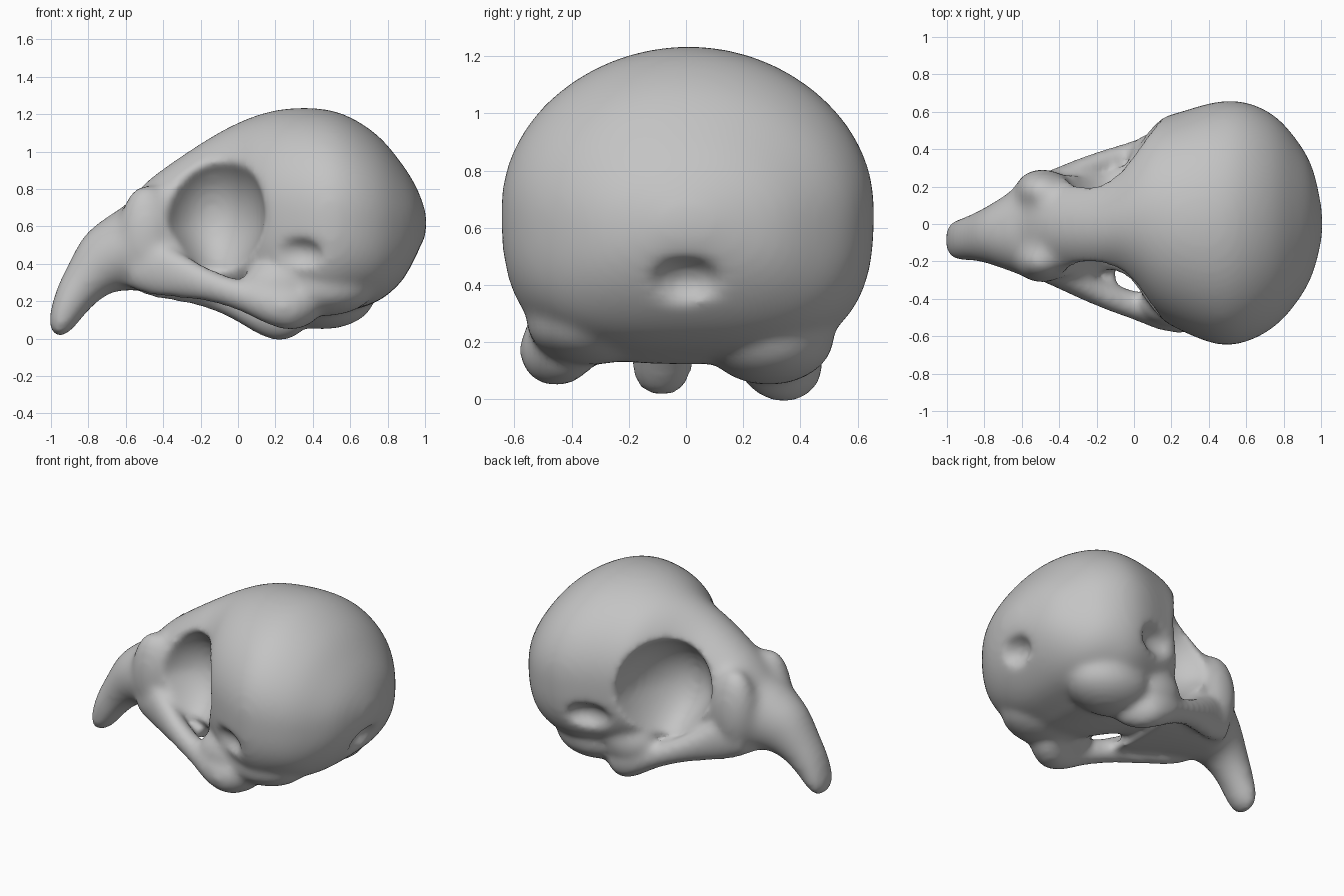
import bpy
import bmesh
import math
from mathutils import Matrix, Vector

if "Cube" in bpy.data.objects:
    bpy.data.objects.remove(bpy.data.objects["Cube"], do_unlink=True)


def spline_rows(rows, steps=4):
    """Catmull-Rom interpolation between the rows of a loft."""
    rows = [Vector(r) for r in rows]
    out = []
    for i in range(len(rows) - 1):
        a, b, c, d = (rows[max(i - 1, 0)], rows[i], rows[i + 1],
                      rows[min(i + 2, len(rows) - 1)])
        for k in range(steps):
            t = k / steps
            out.append(b + (c - a) * (t / 2)
                       + (a * 2 - b * 5 + c * 4 - d) * (t * t / 2)
                       + (b * 3 - a - c * 3 + d) * (t ** 3 / 2))
    out.append(rows[-1])
    return out


def power(value, exponent):
    return math.copysign(abs(value) ** exponent, value)


def loft(bm, rows, sides=32, lower=2.0):
    """Rows: top x, top z, bottom x, bottom z, right y, left y."""
    rings = []
    for xt, zt, xb, zb, y0, y1 in spline_rows(rows):
        ring = []
        for k in range(sides):
            t = math.tau * k / sides
            e = 1 if math.sin(t) >= 0 else 2 / lower
            s, c = power(math.sin(t), e), power(math.cos(t), e)
            ring.append(bm.verts.new(((xt + xb + s * (xt - xb)) / 2,
                                      (y0 + y1 + c * (y1 - y0)) / 2,
                                      (zt + zb + s * (zt - zb)) / 2)))
        rings.append(ring)
    for a, b in zip(rings, rings[1:]):
        for k in range(sides):
            j = (k + 1) % sides
            bm.faces.new((a[k], a[j], b[j], b[k]))
    bm.faces.new(rings[0])
    bm.faces.new(rings[-1])


def ellipsoid(bm, centre, radii):
    matrix = Matrix.Translation(centre) @ Matrix.Diagonal((*radii, 1))
    return bmesh.ops.create_uvsphere(bm, u_segments=32, v_segments=20,
                                     radius=1, matrix=matrix)["verts"]


def finish(bm, name):
    bmesh.ops.recalc_face_normals(bm, faces=bm.faces)
    mesh = bpy.data.meshes.new(name)
    bm.to_mesh(mesh)
    bm.free()
    obj = bpy.data.objects.new(name, mesh)
    bpy.context.collection.objects.link(obj)
    return obj


def remesh(obj, size):
    mod = obj.modifiers.new("fuse", 'REMESH')
    mod.mode = 'VOXEL'
    mod.voxel_size = size


def soften(obj, iterations):
    mod = obj.modifiers.new("soften", 'SMOOTH')
    mod.factor = .5
    mod.iterations = iterations


def evaluated_mesh(obj):
    bpy.context.view_layer.update()
    graph = bpy.context.evaluated_depsgraph_get()
    return bpy.data.meshes.new_from_object(obj.evaluated_get(graph))


# Braincase and forehead: x, top, bottom, right, left
braincase = [
    (-.62, .69, .29, -.22, .2), (-.5, .83, .27, -.25, .24),
    (-.35, .945, .26, -.28, .26), (-.2, 1.045, .25, -.3, .29),
    (-.1, 1.105, .24, -.31, .35), (0, 1.155, .23, -.38, .46),
    (.1, 1.195, .2, -.48, .55), (.25, 1.23, .15, -.57, .6),
    (.45, 1.23, .12, -.645, .655), (.6, 1.185, .15, -.63, .65),
    (.75, 1.085, .2, -.55, .58), (.87, .945, .3, -.42, .45),
    (.955, .81, .43, -.27, .3), (1.008, .67, .57, -.07, .07)]
body = bmesh.new()
loft(body, [(x, t, x, b, r, l) for x, t, b, r, l in braincase], 48, lower=2.9)

# Hooked beak, leaning slightly to its right
loft(body, [
    (-.45, .8, -.45, .26, -.23, .21), (-.6, .715, -.6, .255, -.27, .21),
    (-.72, .64, -.66, .25, -.245, .155), (-.825, .55, -.73, .21, -.215, .1),
    (-.91, .4, -.8, .145, -.2, .06), (-.975, .26, -.87, .06, -.2, .035),
    (-1.012, .11, -.93, .01, -.185, .015), (-1, .03, -.965, .002, -.14, -.03)])

# Rounded bony ridges in front of the eye sockets
for side in (-1, 1):
    ellipsoid(body, (-.49, side * .185 - .01, .55), (.15, .12, .28))
skull_core = finish(body, "skull_core")
remesh(skull_core, .022)
soften(skull_core, 12)

# Eye sockets narrowing downwards, shallow ear hollows and the dent at the back
holes = bmesh.new()
for side in (-1, 1):
    for v in ellipsoid(holes, (-.14, side * .52, .66), (.285, .45, .37)):
        v.co.x = -.02 + (v.co.x + .02) * (1 - max(0, .6 - v.co.z))
    ellipsoid(holes, (.29, side * .65, .45), (.17, .13, .1))
ellipsoid(holes, (1.01, 0, .4), (.14, .15, .1))
hole_cutter = finish(holes, "hole_cutter")
hole_cutter.hide_render = True
cut = skull_core.modifiers.new("holes", 'BOOLEAN')
cut.operation = 'DIFFERENCE'
cut.solver = 'EXACT'
cut.object = hole_cutter

# Cheek bars: x, y, z, half width, half height
whole = bmesh.new()
whole.from_mesh(evaluated_mesh(skull_core))
cheek = [(-.58, -.19, .37, .08, .1), (-.45, -.24, .38, .085, .15),
         (-.3, -.31, .335, .085, .12), (-.15, -.38, .285, .08, .09),
         (0, -.435, .235, .08, .085), (.15, -.475, .19, .095, .11),
         (.28, -.455, .17, .125, .125), (.4, -.41, .2, .115, .115),
         (.48, -.39, .24, .05, .05)]
for left in (False, True):
    rows = []
    for x, y, z, w, h in cheek:
        if left:
            grow = x + .58
            x, y, z = x - .08 * grow, -y - .03 - .09 * grow, z - .065 * grow
        rows.append((x, z + h, x, z - h, y - w, y + w))
    loft(whole, rows, 24)

# Palate floor between the cheek bars
loft(whole, [(x, z + .05, x, z - .05, r, l) for x, z, r, l in (
    (-.6, .31, -.2, .18), (-.4, .3, -.27, .24),
    (-.22, .28, -.35, .29), (-.1, .26, -.36, .3))])

# Jaw joints and the base of the braincase behind them
for centre, radii in (
        ((.22, -.42, .28), (.2, .13, .15)), ((.17, .37, .26), (.2, .13, .16)),
        ((.45, -.33, .27), (.28, .23, .15)), ((.45, .29, .22), (.28, .23, .17))):
    ellipsoid(whole, centre, radii)
draft = finish(whole, "draft")
remesh(draft, .02)
soften(draft, 16)

skull = bpy.data.objects.new("skull", evaluated_mesh(draft))
bpy.context.collection.objects.link(skull)
for helper in (skull_core, hole_cutter, draft):
    bpy.data.objects.remove(helper, do_unlink=True)

# Plain grey bone, smooth all over
bone = bpy.data.materials.new("grey_bone")
bone.use_nodes = True
colour = (.55, .55, .55, 1)
bone.diffuse_color = colour
bone.node_tree.nodes["Principled BSDF"].inputs["Base Color"].default_value = colour
skull.data.materials.clear()
skull.data.materials.append(bone)
for face in skull.data.polygons:
    face.use_smooth = True
    face.material_index = 0
